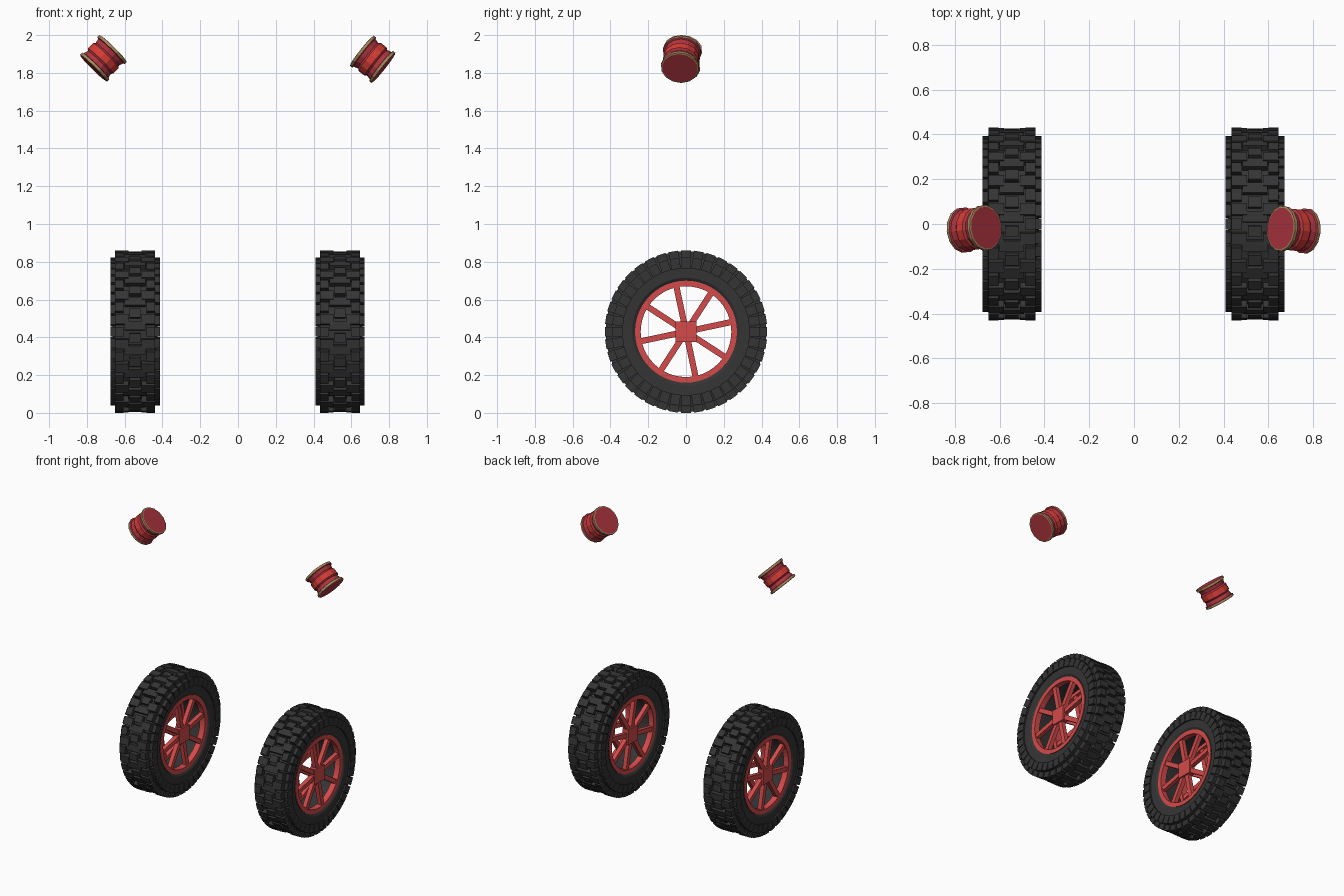
import bpy, bmesh, math
from mathutils import Matrix, Vector

if "Cube" in bpy.data.objects:
    bpy.data.objects.remove(bpy.data.objects["Cube"])


def material(name, r, g, b):
    m = bpy.data.materials.new(name)
    m.use_nodes = True
    m.diffuse_color = (r, g, b, 1)
    m.node_tree.nodes["Principled BSDF"].inputs["Base Color"].default_value = (r, g, b, 1)
    return m


RUBBER = material("black rubber", 0.035, 0.035, 0.035)
RIM_RED = material("rim red", 0.66, 0.07, 0.07)
DRUM_RED = material("crimson", 0.42, 0.035, 0.05)
BAND_RED = material("bright red", 0.66, 0.045, 0.035)
TAN = material("tan", 0.40, 0.24, 0.11)


def finish(name, bm, mats, matrix):
    bmesh.ops.recalc_face_normals(bm, faces=bm.faces)
    mesh = bpy.data.meshes.new(name)
    bm.to_mesh(mesh)
    bm.free()
    for m in mats:
        mesh.materials.append(m)
    ob = bpy.data.objects.new(name, mesh)
    ob.matrix_world = matrix
    bpy.context.collection.objects.link(ob)
    return ob


def box(bm, x0, x1, y0, y1, z0, z1, angle=0):
    """Block given by its bounds, then turned about the x axis."""
    size = Matrix.Diagonal((x1 - x0, y1 - y0, z1 - z0, 1))
    place = Matrix.Translation(((x0 + x1) / 2, (y0 + y1) / 2, (z0 + z1) / 2))
    bmesh.ops.create_cube(bm, size=1, matrix=Matrix.Rotation(angle, 4, 'X') @ place @ size)


def lathe(bm, profile, sides, closed):
    """Turn (x, radius) points about the x axis; returns faces per profile step."""
    rings = []
    for x, r in profile:
        rings.append([bm.verts.new((x, r * math.sin(a), r * math.cos(a)))
                      for a in (math.tau * i / sides for i in range(sides))])
    steps = []
    for k in range(len(rings) if closed else len(rings) - 1):
        a, b = rings[k], rings[(k + 1) % len(rings)]
        steps.append([bm.faces.new((a[i], a[(i + 1) % sides], b[(i + 1) % sides], b[i]))
                      for i in range(sides)])
    return rings, steps


LUGS = 40
STEP = math.tau / LUGS


def wheel(side, x):
    at = Matrix.Translation((x, 0, 0.43))

    # Tyre carcass
    bm = bmesh.new()
    half = [(0.105, 0.265), (0.118, 0.285), (0.12, 0.34), (0.105, 0.397)]
    lathe(bm, half + [(-px, r) for px, r in reversed(half)], 80, True)
    finish(side + "_tyre", bm, [RUBBER], at)

    # Tread blocks: interlocking centre, shoulder and sidewall lugs
    bm = bmesh.new()
    for i in range(LUGS):
        a = i * STEP
        inner = 0.035 if i % 2 else 0.06
        for s in (-1, 1):
            xs = sorted((s * inner, s * 0.105))
            box(bm, *xs, -0.026, 0.026, 0.385, 0.43, a)
            xs = sorted((s * 0.1, s * 0.131))
            box(bm, *xs, -0.025, 0.025, 0.335, 0.392, a)
        w = 0.055 if i % 2 else 0.03
        box(bm, -w, w, -0.024, 0.024, 0.385, 0.425, a + STEP / 2)
    finish(side + "_tread", bm, [RUBBER], at)

    # Rim rings, spokes and square hubs on both faces
    rim, spokes, hub = bmesh.new(), bmesh.new(), bmesh.new()
    for s in (-1, 1):
        lathe(rim, [(s * 0.07, 0.24), (s * 0.112, 0.24), (s * 0.112, 0.27), (s * 0.07, 0.27)], 48, True)
        lo, hi = sorted((s * 0.075, s * 0.105))
        for i in range(8):
            box(spokes, lo, hi, -0.016, 0.016, 0.03, 0.25, math.radians(12 + 45 * i))
        lo, hi = sorted((s * 0.07, s * 0.115))
        box(hub, lo, hi, -0.055, 0.055, -0.055, 0.055)
    finish(side + "_rim", rim, [RIM_RED], at)
    finish(side + "_spokes", spokes, [RIM_RED], at)
    finish(side + "_hub", hub, [RIM_RED], at)


def drum(side, centre, axis):
    # Waisted barrel with tan end hoops and a raised bright middle band
    half = [(0.075, 0.094), (0.073, 0.102), (0.058, 0.102), (0.055, 0.093), (0.03, 0.086), (0.02, 0.095)]
    profile = half + [(-px, r) for px, r in reversed(half)]
    bm = bmesh.new()
    rings, steps = lathe(bm, profile, 14, False)
    for k, faces in enumerate(steps):
        k = min(k, len(steps) - 1 - k)
        for f in faces:
            f.material_index = 1 if k < 2 else 2 if k == 5 else 0
    for ring in (rings[0], rings[-1]):
        bm.faces.new(ring)
    turn = Vector(axis).to_track_quat('X', 'Z').to_matrix().to_4x4()
    finish(side + "_drum", bm, [DRUM_RED, TAN, BAND_RED], Matrix.Translation(centre) @ turn)


wheel("right", -0.545)
wheel("left", 0.54)
drum("right", (-0.713, -0.022, 1.877), (0.7, 0.08, 0.71))
drum("left", (0.713, -0.026, 1.872), (-0.78, 0.08, 0.62))
